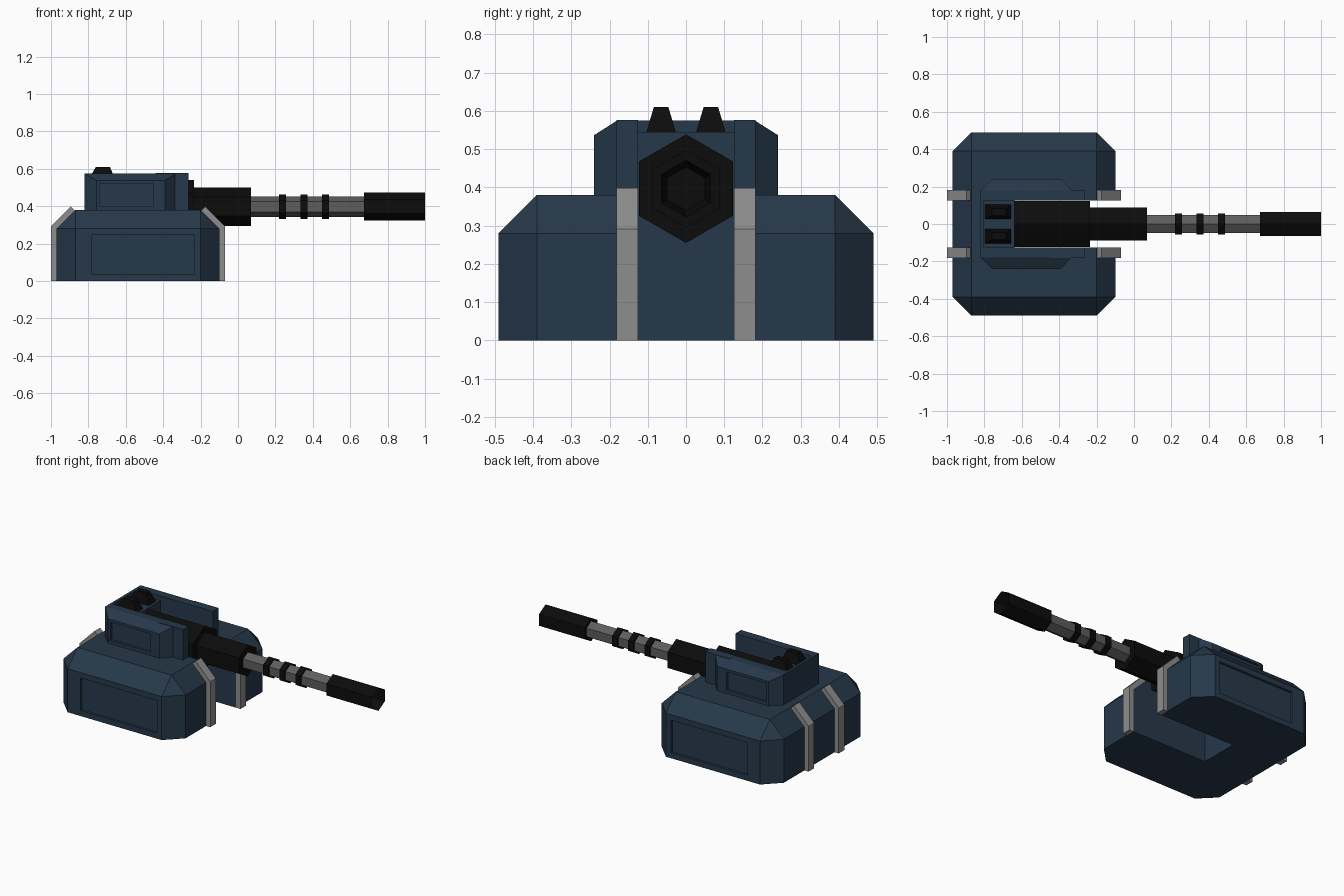
import bpy, bmesh, math
from mathutils import Vector

if "Cube" in bpy.data.objects:
    bpy.data.objects.remove(bpy.data.objects["Cube"])


def material(name, rgb):
    m = bpy.data.materials.new(name)
    m.diffuse_color = (*rgb, 1)
    m.use_nodes = True
    m.node_tree.nodes["Principled BSDF"].inputs["Base Color"].default_value = m.diffuse_color
    return m


BLUE = material("navy armour", (0.019, 0.040, 0.068))
BLACK = material("black metal", (0.0035, 0.0035, 0.0035))
STEEL = material("barrel grey", (0.11, 0.11, 0.11))
GREY = material("strip grey", (0.27, 0.27, 0.27))


def finish(name, bm, mat):
    bmesh.ops.recalc_face_normals(bm, faces=bm.faces)
    me = bpy.data.meshes.new(name)
    bm.to_mesh(me)
    bm.free()
    me.materials.append(mat)
    ob = bpy.data.objects.new(name, me)
    bpy.context.collection.objects.link(ob)
    return ob


def box_mesh(lo, hi):
    bm = bmesh.new()
    bmesh.ops.create_cube(bm, size=1)
    for v in bm.verts:
        v.co = Vector([(a + b) / 2 + c * (b - a) for a, b, c in zip(lo, hi, v.co)])
    return bm


def box(name, lo, hi, mat):
    return finish(name, box_mesh(lo, hi), mat)


def hull(name, points, mat):
    bm = bmesh.new()
    for p in points:
        bm.verts.new(p)
    bmesh.ops.convex_hull(bm, input=bm.verts[:])
    bmesh.ops.dissolve_limit(bm, angle_limit=0.01, verts=bm.verts[:], edges=bm.edges[:])
    return finish(name, bm, mat)


def cut(target, lo, hi):
    cutter = box("cutter", lo, hi, BLUE)
    cutter.hide_render = True
    mod = target.modifiers.new("cut", 'BOOLEAN')
    mod.operation, mod.solver, mod.object = 'DIFFERENCE', 'EXACT', cutter
    bpy.context.view_layer.objects.active = target
    bpy.ops.object.modifier_apply(modifier=mod.name)
    bpy.data.objects.remove(cutter)


def hex_prism(name, x0, x1, r, mat, hole=0):
    # six-sided bar along x on the gun axis, corner pointing up
    bm = bmesh.new()
    ring = [(r * math.cos(math.radians(30 + 60 * i)),
             0.397 + r * math.sin(math.radians(30 + 60 * i))) for i in range(6)]
    f = bm.faces.new([bm.verts.new((x0, y, z)) for y, z in ring])
    ext = bmesh.ops.extrude_face_region(bm, geom=[f])["geom"]
    for v in ext:
        if isinstance(v, bmesh.types.BMVert):
            v.co.x = x1
    if hole:
        end = [g for g in ext if isinstance(g, bmesh.types.BMFace)]
        bmesh.ops.inset_region(bm, faces=end, thickness=hole)
        for v in end[0].verts:
            v.co.x -= 0.1
    return finish(name, bm, mat)


# Base: box with chamfered corners and top, gun slot and side panels
bm = box_mesh((-0.97, -0.49, 0), (-0.10, 0.49, 0.38))
edges = [e for e in bm.edges if max(v.co.z for v in e.verts) > 0.1]
bmesh.ops.bevel(bm, geom=edges, offset=0.10, segments=1, affect='EDGES')
base = finish("base", bm, BLUE)
cut(base, (-0.64, -0.125, -0.1), (0.1, 0.125, 0.6))
for s in (-1, 1):
    y0, y1 = sorted((s * 0.475, s * 0.6))
    cut(base, (-0.78, y0, 0.035), (-0.235, y1, 0.245))

# Turret housing: chamfered corners, sloped upper sides, open gun channel
pts = []
for s in (-1, 1):
    for x, y, top in ((-0.82, 0.18, 0.575), (-0.757, 0.24, 0.537),
                      (-0.39, 0.24, 0.537), (-0.335, 0.18, 0.575)):
        pts += [(x, s * y, 0.372), (x, s * y, top)]
turret = hull("turret_housing", pts, BLUE)
cut(turret, (-0.64, -0.125, 0.2), (0.1, 0.125, 0.8))
cut(turret, (-0.803, -0.125, 0.545), (-0.60, 0.125, 0.8))
for s in (-1, 1):
    y0, y1 = sorted((s * 0.225, s * 0.4))
    cut(turret, (-0.74, y0, 0.402), (-0.455, y1, 0.52))

for s, side in ((-1, "right"), (1, "left")):
    # Cheek blocks beside the gun
    y0, y1 = sorted((s * 0.125, s * 0.182))
    box("cheek_" + side, (-0.44, y0, 0.372), (-0.265, y1, 0.576), BLUE)

    # Vents on the rear deck
    c = s * 0.065
    vent = []
    for z, xa, xb, h in ((0.54, -0.80, -0.655, 0.04), (0.61, -0.76, -0.685, 0.019)):
        vent += [(x, c + d, z) for x in (xa, xb) for d in (-h, h)]
    hull("vent_" + side, vent, BLACK)

    # Bent grey strips on the front and rear of the base
    profile = [(-1.0, 0), (-1.0, 0.292), (-0.895, 0.398),
               (-0.873, 0.377), (-0.97, 0.28), (-0.97, 0)]
    for end in ("rear", "front"):
        bm = bmesh.new()
        loop = [(x if end == "rear" else -1.07 - x, z) for x, z in profile]
        f = bm.faces.new([bm.verts.new((x, y0, z)) for x, z in loop])
        ext = bmesh.ops.extrude_face_region(bm, geom=[f])["geom"]
        for v in ext:
            if isinstance(v, bmesh.types.BMVert):
                v.co.y = y1
        finish(f"strip_{end}_{side}", bm, GREY)

# Gun: breech, sleeve, barrel, rings and hollow muzzle
hex_prism("gun_breech", -0.64, -0.235, 0.142, BLACK)
hex_prism("gun_sleeve", -0.24, 0.07, 0.102, BLACK)
hex_prism("gun_barrel", 0.06, 0.69, 0.055, STEEL)
for i, x in enumerate((0.237, 0.353, 0.467)):
    hex_prism(f"barrel_ring_{i + 1}", x - 0.019, x + 0.019, 0.066, BLACK)
hex_prism("muzzle", 0.675, 1.0, 0.075, BLACK, hole=0.018)
